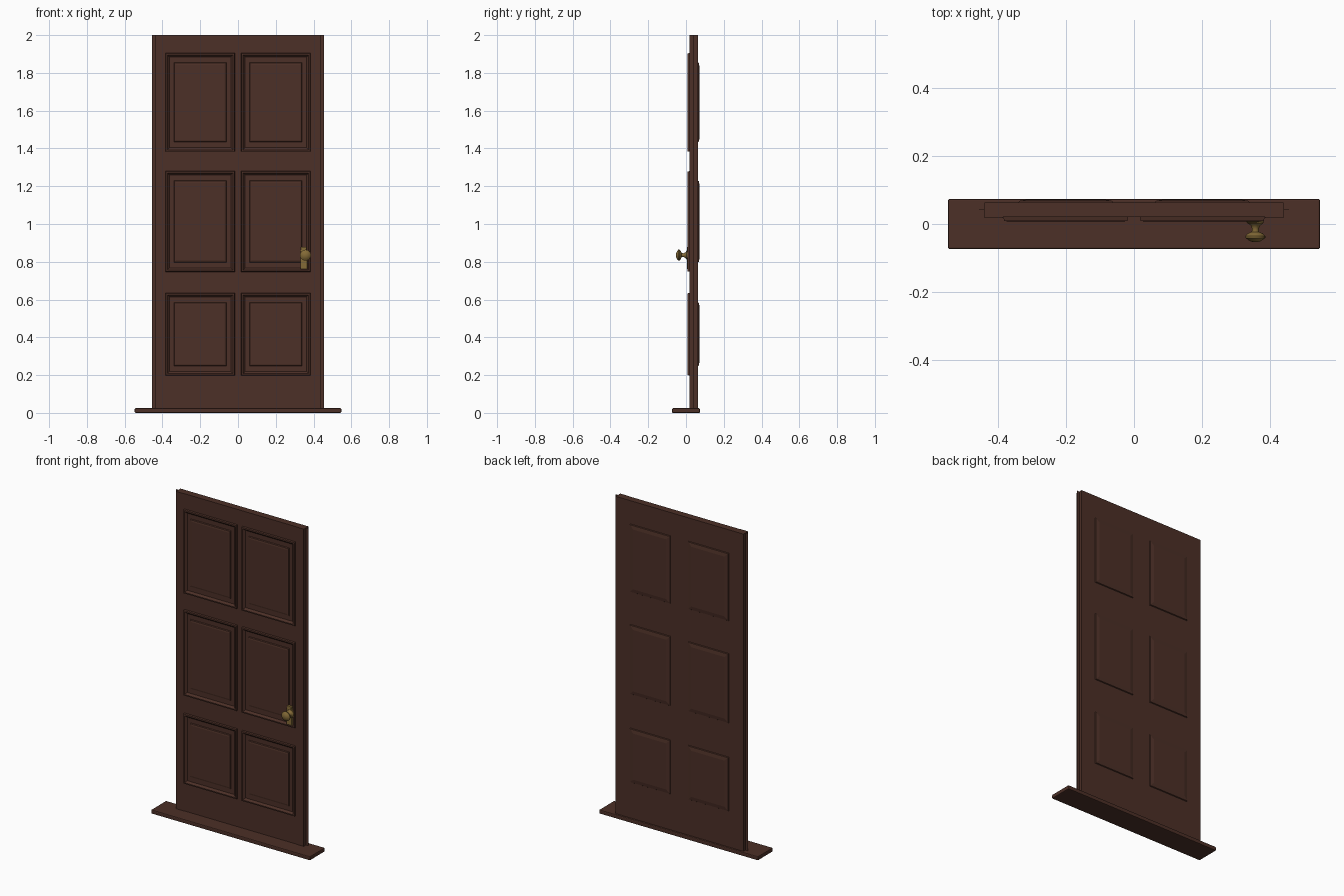
import bpy, bmesh, math
from mathutils import Matrix

cube = bpy.data.objects.get("Cube")
if cube:
    bpy.data.objects.remove(cube, do_unlink=True)


def material(name, color):
    m = bpy.data.materials.new(name)
    m.use_nodes = True
    m.diffuse_color = color
    m.node_tree.nodes["Principled BSDF"].inputs["Base Color"].default_value = color
    return m


WOOD = material("dark brown wood", (0.072, 0.029, 0.02, 1))
BRASS = material("aged brass", (0.23, 0.145, 0.038, 1))


def add_object(name, bm, mat):
    mesh = bpy.data.meshes.new(name)
    bm.to_mesh(mesh)
    bm.free()
    mesh.materials.append(mat)
    obj = bpy.data.objects.new(name, mesh)
    bpy.context.collection.objects.link(obj)
    return obj


def box(name, x, y, z, mat, bevel=0):
    """Box from (min, max) ranges."""
    bm = bmesh.new()
    bmesh.ops.create_cube(bm, size=1)
    for v in bm.verts:
        for i, (lo, hi) in enumerate((x, y, z)):
            v.co[i] = hi if v.co[i] > 0 else lo
    obj = add_object(name, bm, mat)
    if bevel:
        mod = obj.modifiers.new("bevel", "BEVEL")
        mod.width, mod.segments = bevel, 2
    return obj


def stepped_panel(name, x, z, steps, cap, back=False):
    """Nested rectangles given as (inset, y), joined by sloping faces."""
    bm = bmesh.new()
    rings = []
    for inset, y in steps:
        x0, x1, z0, z1 = x[0] + inset, x[1] - inset, z[0] + inset, z[1] - inset
        corners = [(x0, z0), (x1, z0), (x1, z1), (x0, z1)]
        rings.append([bm.verts.new((a, y, b)) for a, b in corners])
    for outer, inner in zip(rings, rings[1:]):
        for i in range(4):
            j = (i + 1) % 4
            bm.faces.new((outer[i], outer[j], inner[j], inner[i]))
    if cap:
        bm.faces.new(rings[-1])
    if back:
        bmesh.ops.reverse_faces(bm, faces=bm.faces[:])
    return add_object(name, bm, WOOD)


def turned(name, x, z, profile, mat, sides=24):
    """Lathe a (radius, y) profile around a front-to-back axis."""
    bm = bmesh.new()
    verts = [bm.verts.new((r, y, 0)) for r, y in profile]
    edges = [bm.edges.new(pair) for pair in zip(verts, verts[1:])]
    bmesh.ops.spin(bm, geom=verts + edges, cent=(0, 0, 0), axis=(0, 1, 0),
                   angle=math.tau, steps=sides, use_merge=True)
    bmesh.ops.remove_doubles(bm, verts=bm.verts[:], dist=0.0001)
    bmesh.ops.recalc_face_normals(bm, faces=bm.faces[:])
    bmesh.ops.transform(bm, matrix=Matrix.Translation((x, 0, z)), verts=bm.verts[:])
    obj = add_object(name, bm, mat)
    bpy.ops.object.select_all(action="DESELECT")
    bpy.context.view_layer.objects.active = obj
    obj.select_set(True)
    bpy.ops.object.shade_smooth_by_angle(angle=math.radians(40))
    return obj


FRONT, BACK, TOP, SILL = 0.02, 0.063, 2.0, 0.025

# Threshold and door leaf
box("threshold", (-0.547, 0.547), (-0.0735, 0.0735), (0, SILL), WOOD, 0.005)
box("door_leaf", (-0.44, 0.44), (FRONT, BACK), (SILL, TOP), WOOD)

# Side stiles and thin edge strips
for side, s in (("left", 1), ("right", -1)):
    box(side + "_stile", sorted((s * 0.385, s * 0.44)), (FRONT - 0.002, FRONT + 0.01),
        (SILL, TOP), WOOD)
    box(side + "_edge_strip", sorted((s * 0.435, s * 0.456)), (0.0405, 0.042),
        (SILL, TOP), WOOD)

# Six panels: front moulding, front field and back field
ROWS = {"bottom": (0.198, 0.635), "middle": (0.747, 1.28), "top": (1.383, 1.905)}
for row, z in ROWS.items():
    for side, x in (("left", (0.017, 0.384)), ("right", (-0.384, -0.017))):
        label = f"{row}_{side}"
        stepped_panel(label + "_moulding", x, z,
                      [(0, FRONT), (0.002, 0.009), (0.01, 0.008), (0.014, 0.013), (0.021, FRONT)],
                      cap=False)
        fx, fz = (x[0] + 0.044, x[1] - 0.044), (z[0] + 0.05, z[1] - 0.05)
        stepped_panel(label + "_field", fx, fz,
                      [(0, FRONT), (0.003, 0.014), (0.012, 0.012)], cap=True)
        stepped_panel(label + "_back_field", fx, fz,
                      [(0, BACK), (0.003, 0.068), (0.025, 0.072)], cap=True, back=True)

# Brass plate with stepped top, and the turned knob
box("lock_plate", (0.33, 0.367), (0.004, FRONT), (0.762, 0.862), BRASS, 0.002)
box("lock_plate_top", (0.334, 0.363), (0.005, FRONT), (0.855, 0.878), BRASS, 0.002)
turned("door_knob", 0.357, 0.835,
       [(0, 0.01), (0.024, 0.01), (0.024, 0.003), (0.014, -0.004), (0.01, -0.014),
        (0.011, -0.023), (0.022, -0.028), (0.029, -0.035), (0.029, -0.041),
        (0.021, -0.047), (0.012, -0.052), (0, -0.053)], BRASS)
